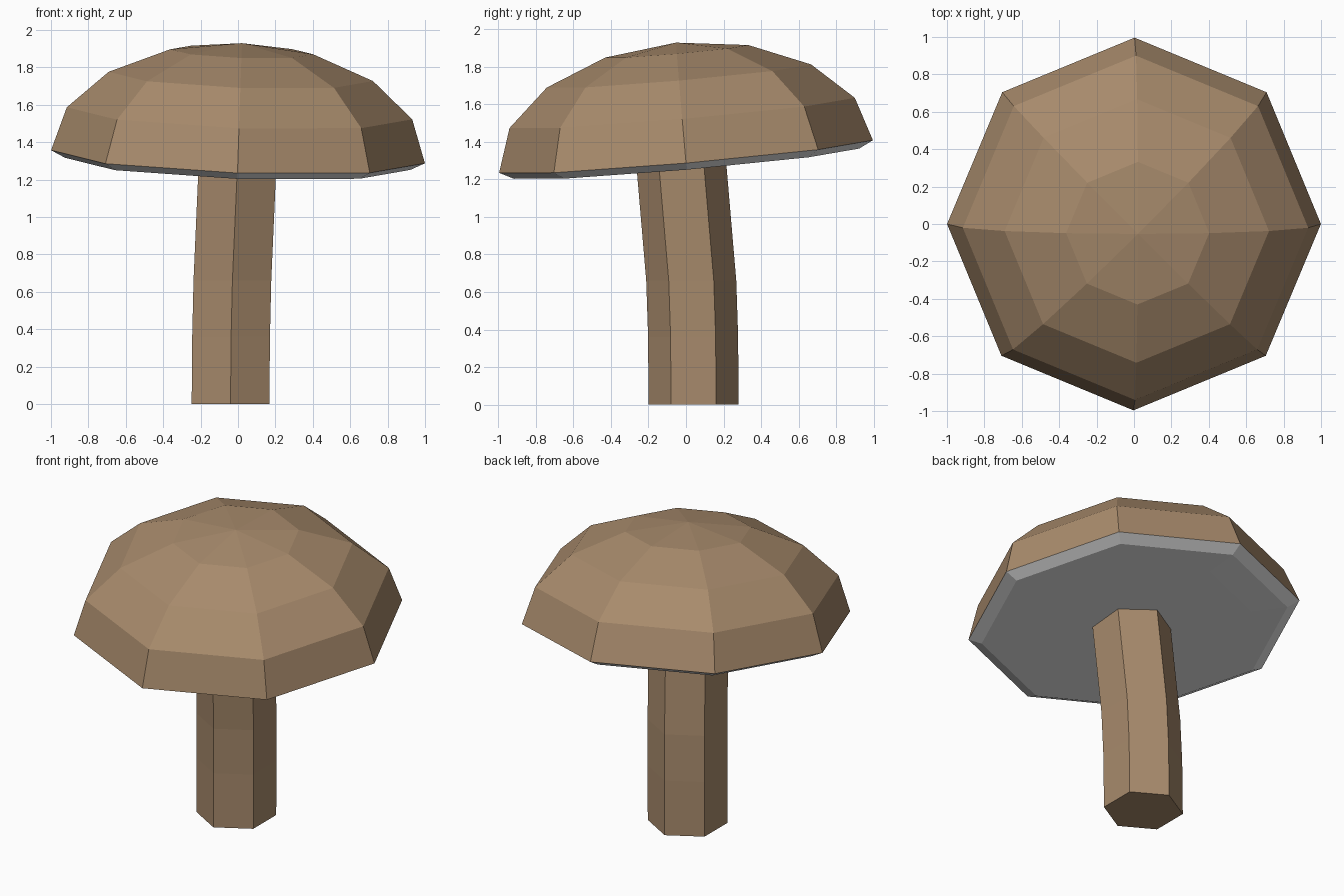
import bpy
import bmesh
from math import cos, sin, pi, radians
from mathutils import Matrix, Vector

default = bpy.data.objects.get("Cube")
if default:
    bpy.data.objects.remove(default, do_unlink=True)


def make_material(name, rgb):
    mat = bpy.data.materials.new(name)
    mat.use_nodes = True
    color = (*rgb, 1.0)
    mat.diffuse_color = color
    mat.node_tree.nodes["Principled BSDF"].inputs["Base Color"].default_value = color
    return mat


brown = make_material("mushroom_brown", (0.39, 0.257, 0.15))
grey = make_material("underside_grey", (0.8, 0.8, 0.8))


def ring(bm, center, radius, sides, start=0.0):
    return [bm.verts.new(Vector(center) + Vector((radius * cos(start + 2 * pi * i / sides),
                                                  radius * sin(start + 2 * pi * i / sides), 0)))
            for i in range(sides)]


def bridge(bm, lower, upper):
    n = len(lower)
    return [bm.faces.new((lower[i], lower[(i + 1) % n], upper[(i + 1) % n], upper[i]))
            for i in range(n)]


def fan(bm, loop, tip):
    n = len(loop)
    return [bm.faces.new((loop[i], loop[(i + 1) % n], tip)) for i in range(n)]


def finish(bm, name, materials):
    bmesh.ops.recalc_face_normals(bm, faces=bm.faces)
    mesh = bpy.data.meshes.new(name)
    bm.to_mesh(mesh)
    bm.free()
    for mat in materials:
        mesh.materials.append(mat)
    obj = bpy.data.objects.new(name, mesh)
    bpy.context.collection.objects.link(obj)
    return obj


# Cap: faceted half dome with a shallow, nearly flat grey underside
bm = bmesh.new()
steps = [radians(22.5 * k) for k in range(4)]
rim = ring(bm, (0, 0, 0), 1.0, 8)
last = rim
for a in steps[1:]:
    loop = ring(bm, (0, 0, 0.61 * sin(a)), cos(a), 8)
    bridge(bm, last, loop)
    last = loop
fan(bm, last, bm.verts.new((0, 0, 0.61)))

under = []
last = rim
for a, depth in zip(steps[1:], (0.038, 0.040, 0.042)):
    loop = ring(bm, (0, 0, -depth), cos(a), 8)
    under += bridge(bm, last, loop)
    last = loop
under += fan(bm, last, bm.verts.new((0, 0, -0.042)))
for face in under:
    face.material_index = 1
cap = finish(bm, "mushroom_cap", [brown, grey])
cap.matrix_world = (Matrix.Translation((0, 0, 1.322))
                    @ Matrix.Rotation(radians(2), 4, "Y")
                    @ Matrix.Rotation(radians(5), 4, "X"))

# Stem: six-sided and gently bent towards the front
bm = bmesh.new()
path = [(-0.04, 0.04, 0), (-0.037, 0.038, 0.36), (-0.03, 0.028, 0.66), (0.0, -0.03, 1.34)]
loops = [ring(bm, p, 0.24, 6, radians(30)) for p in path]
for lower, upper in zip(loops, loops[1:]):
    bridge(bm, lower, upper)
bm.faces.new(loops[0])
bm.faces.new(loops[-1])
finish(bm, "mushroom_stem", [brown])
